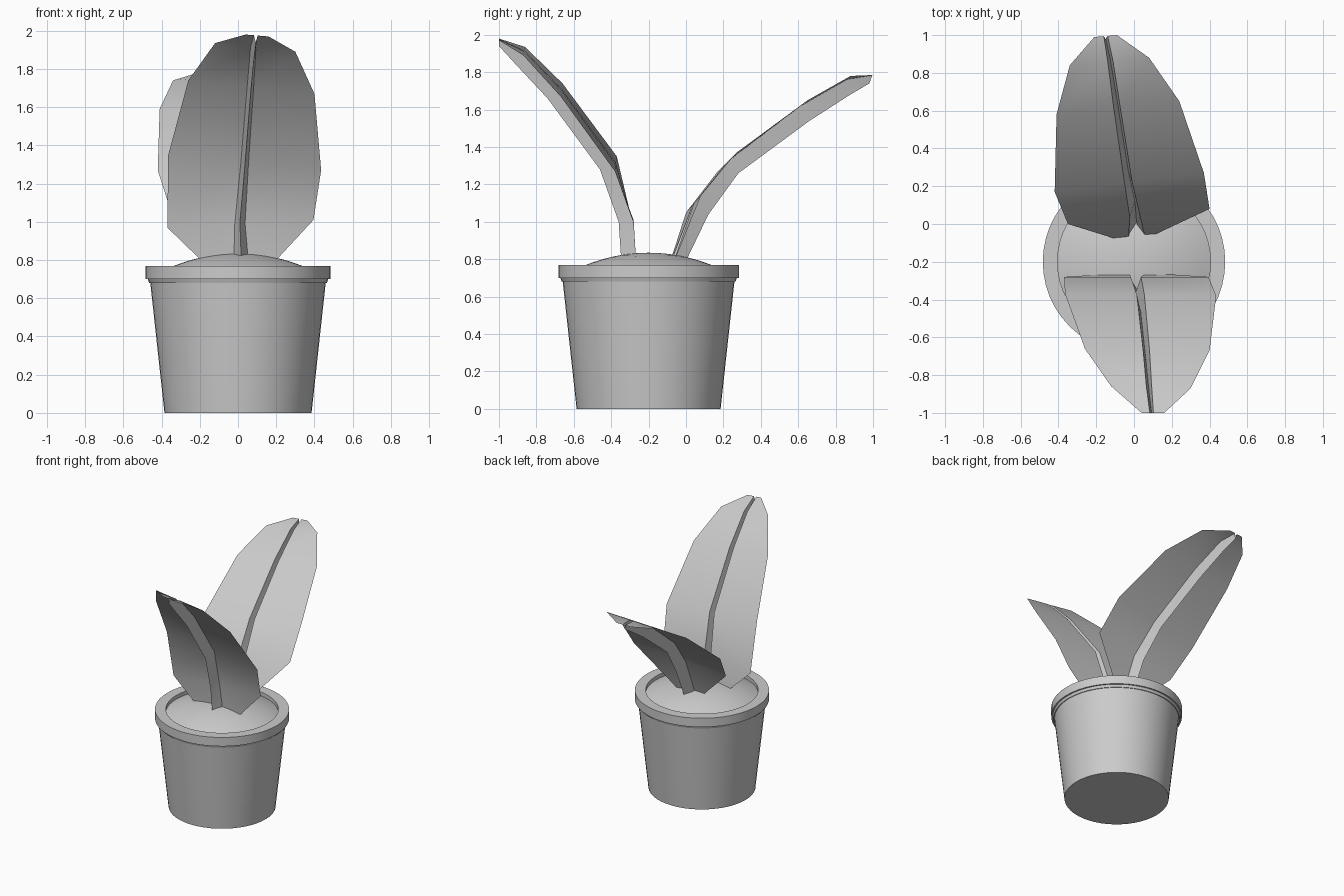
import bpy, bmesh, math
from mathutils import Vector

if "Cube" in bpy.data.objects:
    bpy.data.objects.remove(bpy.data.objects["Cube"])

grey = bpy.data.materials.new("plain_grey")
grey.use_nodes = True
grey.diffuse_color = (0.6, 0.6, 0.6, 1)
grey.node_tree.nodes["Principled BSDF"].inputs["Base Color"].default_value = (0.6, 0.6, 0.6, 1)


def finish(name, bm, angle):
    """Turn a bmesh into a shaded object."""
    mesh = bpy.data.meshes.new(name)
    bm.to_mesh(mesh)
    bm.free()
    mesh.materials.append(grey)
    obj = bpy.data.objects.new(name, mesh)
    bpy.context.collection.objects.link(obj)
    bpy.ops.object.select_all(action='DESELECT')
    obj.select_set(True)
    bpy.context.view_layer.objects.active = obj
    bpy.ops.object.shade_smooth_by_angle(angle=math.radians(angle))
    return obj


def lathe(name, profile, steps=48):
    """Spin a radius and height profile around the pot's axis."""
    bm = bmesh.new()
    verts = [bm.verts.new((r, 0, z)) for r, z in profile]
    edges = [bm.edges.new(pair) for pair in zip(verts, verts[1:])]
    bmesh.ops.spin(bm, geom=verts + edges, cent=(0, 0, 0), axis=(0, 0, 1),
                   angle=math.tau, steps=steps, use_duplicate=False)
    bmesh.ops.remove_doubles(bm, verts=bm.verts, dist=0.0005)
    bmesh.ops.recalc_face_normals(bm, faces=bm.faces)
    obj = finish(name, bm, 30)
    obj.location.y = -0.2
    return obj


def leaf(name, left, right, keel, widths):
    """Two wings joined by a deep V-shaped midrib."""
    bm = bmesh.new()
    rows = []
    for a, b, k, w in zip(left, right, keel, widths):
        a, b, k = Vector(a), Vector(b), Vector(k)
        span = b.x - a.x
        inner = [a.lerp(b, (k.x + s * w - a.x) / span) for s in (-1, 1)]
        rows.append([bm.verts.new(p) for p in (a, inner[0], k, inner[1], b)])
    for low, high in zip(rows, rows[1:]):
        for i in range(4):
            bm.faces.new((low[i], low[i + 1], high[i + 1], high[i]))
    bmesh.ops.recalc_face_normals(bm, faces=bm.faces)
    # The upper side of the leaf is the outside
    if sum(f.normal.z * f.calc_area() for f in bm.faces) < 0:
        bmesh.ops.reverse_faces(bm, faces=bm.faces)
    return finish(name, bm, 35)


# Pot with a thick lip, and the domed soil inside it
lathe("pot", [(0, 0), (0.385, 0), (0.459, 0.68), (0.465, 0.68), (0.472, 0.70),
              (0.483, 0.70), (0.483, 0.77), (0.405, 0.77), (0.405, 0.70)])
lathe("soil", [(0.405 * i / 8, 0.835 - 0.095 * (i / 8) ** 2) for i in range(9)])

# Leaves, each from base to tip
rib_widths = [0.045, 0.027, 0.02, 0.017, 0.014, 0.01]
leaf("front_leaf",
     [(-0.06, -0.26, 0.67), (-0.37, -0.28, 0.97), (-0.365, -0.37, 1.35),
      (-0.26, -0.66, 1.74), (-0.12, -0.86, 1.935), (0.04, -1, 1.98)],
     [(0.08, -0.26, 0.67), (0.395, -0.28, 1.01), (0.435, -0.38, 1.27),
      (0.40, -0.67, 1.67), (0.30, -0.87, 1.89), (0.16, -1, 1.97)],
     [(0.02, -0.34, 0.7), (0.01, -0.36, 1.0), (0.035, -0.46, 1.28),
      (0.065, -0.74, 1.66), (0.08, -0.89, 1.82), (0.093, -1, 1.94)],
     rib_widths)
leaf("back_leaf",
     [(-0.06, -0.09, 0.77), (-0.35, 0, 1.05), (-0.42, 0.17, 1.27),
      (-0.41, 0.58, 1.59), (-0.34, 0.84, 1.74), (-0.21, 0.99, 1.78)],
     [(0.08, -0.07, 0.77), (0.40, 0.08, 1.14), (0.37, 0.27, 1.37),
      (0.24, 0.65, 1.65), (0.08, 0.88, 1.78), (-0.09, 1, 1.785)],
     [(0.015, -0.01, 0.77), (0.005, 0.12, 1.04), (-0.03, 0.28, 1.26),
      (-0.09, 0.66, 1.54), (-0.125, 0.87, 1.675), (-0.15, 0.98, 1.74)],
     rib_widths)
